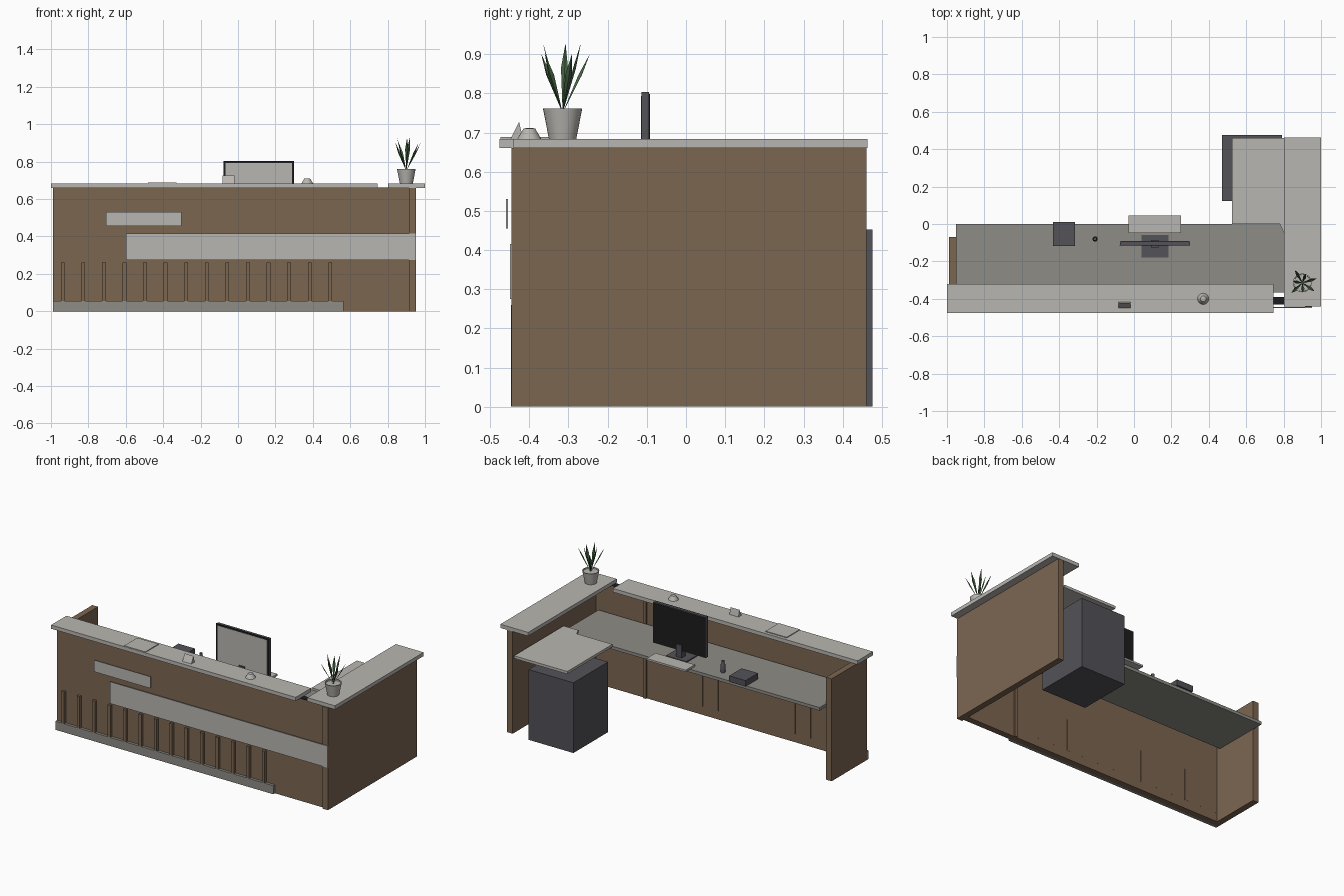
import bpy, bmesh, math
from mathutils import Vector, Matrix

old = bpy.data.objects.get("Cube")
if old:
    bpy.data.objects.remove(old, do_unlink=True)


def material(name, r, g, b):
    m = bpy.data.materials.new(name)
    m.use_nodes = True
    m.diffuse_color = (r, g, b, 1)
    m.node_tree.nodes["Principled BSDF"].inputs["Base Color"].default_value = (r, g, b, 1)
    return m


LIGHT = material("light grey", .485, .47, .44)
GREY = material("mid grey", .27, .265, .24)
WOOD = material("brown wood", .20, .133, .083)
DARK = material("charcoal", .085, .085, .098)
BLACK = material("black", .012, .012, .013)
LEAF = material("leaf green", .06, .125, .055)


def finish(name, bm, mat):
    bmesh.ops.recalc_face_normals(bm, faces=bm.faces)
    mesh = bpy.data.meshes.new(name)
    bm.to_mesh(mesh)
    bm.free()
    mesh.materials.append(mat)
    ob = bpy.data.objects.new(name, mesh)
    bpy.context.collection.objects.link(ob)
    return ob


def box(name, mat, x, y, z):
    """Box from (min, max) pairs on each axis."""
    bm = bmesh.new()
    bmesh.ops.create_cube(bm, size=1)
    for v in bm.verts:
        v.co = [p[0] if c < 0 else p[1] for c, p in zip(v.co, (x, y, z))]
    finish(name, bm, mat)


def prism(name, mat, points, direction):
    """Flat outline extruded along a direction."""
    bm = bmesh.new()
    face = bm.faces.new([bm.verts.new(p) for p in points])
    out = bmesh.ops.extrude_face_region(bm, geom=[face])
    moved = [g for g in out["geom"] if isinstance(g, bmesh.types.BMVert)]
    bmesh.ops.translate(bm, verts=moved, vec=direction)
    finish(name, bm, mat)


def lathe(name, mat, center, profile, sides=32):
    """Round part turned from (radius, height) pairs."""
    bm = bmesh.new()
    rings = []
    for r, z in profile:
        rings.append([bm.verts.new((center[0] + r * math.cos(2 * math.pi * i / sides),
                                    center[1] + r * math.sin(2 * math.pi * i / sides), z))
                      for i in range(sides)])
    for a, b in zip(rings, rings[1:]):
        for i in range(sides):
            j = (i + 1) % sides
            bm.faces.new((a[i], a[j], b[j], b[i]))
    bm.faces.new(rings[0])
    bm.faces.new(rings[-1])
    ob = finish(name, bm, mat)
    bpy.ops.object.select_all(action="DESELECT")
    ob.select_set(True)
    bpy.context.view_layer.objects.active = ob
    bpy.ops.object.shade_smooth_by_angle(angle=math.radians(35))


# Wooden body
box("front_panel", WOOD, (-.99, .914), (-.43, -.39), (0, .658))
box("left_end_wall", WOOD, (-.99, -.95), (-.39, -.07), (0, .66))
box("right_side_wall", WOOD, (.914, .953), (-.445, .461), (0, .66))
box("panel_joint_post", WOOD, (.553, .573), (-.39, -.38), (0, .655))
box("counter_gap_bracket", BLACK, (.74, .81), (-.43, -.39), (.658, .661))

# Front decoration
box("baseboard", GREY, (-.99, .565), (-.447, -.43), (0, .055))
box("front_band", LIGHT, (-.6, .953), (-.449, -.443), (.275, .415))
box("sign_plate", LIGHT, (-.705, -.303), (-.459, -.455), (.455, .53))
for i in range(14):
    x = -.937 + i * .11
    box(f"front_slat_{i + 1}", WOOD, (x - .01, x + .01), (-.447, -.389), (.055, .26))

# Counters and desks
box("front_counter", LIGHT, (-1, .745), (-.476, -.32), (.66, .684))
box("side_counter", LIGHT, (.802, 1), (-.44, .463), (.66, .684))
box("main_desk", GREY, (-.953, .88), (-.365, 0), (.472, .492))
prism("return_desk", LIGHT,
      [(.525, 0, .488), (.78, 0, .488), (.8, -.045, .488), (.905, -.045, .488),
       (.905, .46, .488), (.525, .46, .488)], (0, 0, .017))
box("drawer_cabinet", DARK, (.47, .79), (.123, .476), (0, .453))

# Monitor, with the screen facing the staff side
box("monitor_frame", DARK, (-.075, .30), (-.112, -.094), (.54, .803))
box("monitor_screen", BLACK, (-.07, .295), (-.095, -.092), (.545, .798))
box("monitor_back_edge", BLACK, (-.077, .30), (-.114, -.111), (.54, .804))
box("monitor_back", LIGHT, (-.066, .289), (-.1155, -.113), (.55, .793))
box("monitor_neck", DARK, (.09, .13), (-.125, -.085), (.498, .58))
box("monitor_base", DARK, (.04, .185), (-.178, -.06), (.492, .5))

# Desk items
box("keyboard_tray", LIGHT, (-.03, .25), (-.047, .045), (.492, .504))
box("desk_phone", DARK, (-.432, -.315), (-.117, .01), (.492, .53))
lathe("pen_cup", DARK, (-.208, -.08), [(.014, .492), (.014, .54), (.009, .548), (.009, .565)], 16)

# Counter items
box("paper_sheet", LIGHT, (-.48, -.33), (-.474, -.34), (.684, .689))
prism("tent_card", LIGHT, [(-.083, -.448, .684), (-.083, -.416, .684), (-.083, -.426, .727)],
      (.064, 0, 0))
lathe("desk_bell", LIGHT, (.37, -.40),
      [(.03, .684), (.028, .688), (.015, .71), (.01, .711)], 24)

# Potted plant
PLANT = Vector((.90, -.315, .75))
lathe("plant_pot", LIGHT, PLANT, [(.035, .684), (.05, .761), (.045, .761), (.044, .753)])
bm = bmesh.new()
for i in range(7):
    turn = Matrix.Rotation(i * math.tau / 7 + .3, 4, "Z")
    tall, reach = ((.15, .08), (.178, .05))[i % 2]
    outline = [(0, 0, 0), (.65, -.009, .65), (1, 0, 1), (.65, .009, .65)]
    verts = [bm.verts.new(PLANT + turn @ Vector((a * reach, b, c * tall)))
             for a, b, c in outline]
    rib = bm.verts.new(PLANT + turn @ Vector((.65 * reach + .004, 0, .64 * tall)))
    for j in range(4):
        bm.faces.new((verts[j], verts[(j + 1) % 4], rib))
finish("plant_leaves", bm, LEAF)
